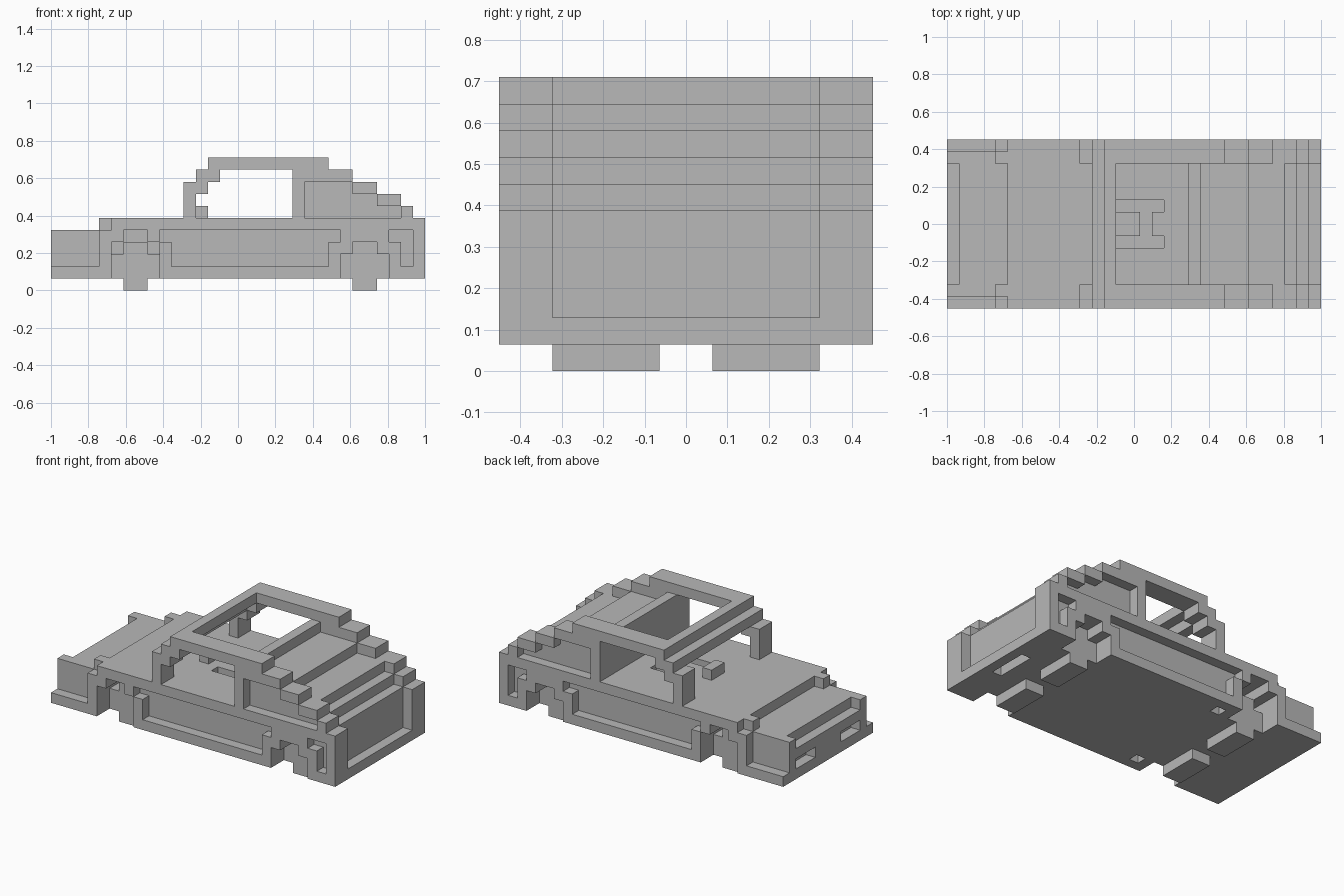
import bpy, bmesh
from mathutils import Vector

cube = bpy.data.objects.get("Cube")
if cube:
    bpy.data.objects.remove(cube, do_unlink=True)

L, W = 31, 14          # length and width in blocks
U = 2 / L              # size of one block

grey = bpy.data.materials.new("plain_grey")
grey.use_nodes = True
grey.diffuse_color = (0.48, 0.48, 0.48, 1)
grey.node_tree.nodes["Principled BSDF"].inputs["Base Color"].default_value = (0.48, 0.48, 0.48, 1)


def both(*boxes):
    """Each box plus its copy mirrored across the long centre line."""
    return list(boxes) + [(a, b, W - d, W - c, e, f) for a, b, c, d, e, f in boxes]


def cells(boxes):
    return {(x, y, z) for a, b, c, d, e, f in boxes
            for x in range(a, b) for y in range(c, d) for z in range(e, f)}


def build(name, fill, cut=()):
    """Make one blocky part from filled boxes (x0, x1, y0, y1, z0, z1) less cut boxes."""
    solid = cells(fill) - cells(cut)
    bm = bmesh.new()
    verts = {}

    def vert(p):
        key = tuple(p)
        if key not in verts:
            verts[key] = bm.verts.new(((p[0] - L / 2) * U, (p[1] - W / 2) * U, p[2] * U))
        return verts[key]

    for cell in solid:
        for axis in range(3):
            for side in (0, 1):
                near = list(cell)
                near[axis] += 2 * side - 1
                if tuple(near) in solid:
                    continue
                u, v = [0, 0, 0], [0, 0, 0]
                u[(axis + 1) % 3] = v[(axis + 2) % 3] = 1
                base = Vector(cell)
                base[axis] += side
                u, v = Vector(u), Vector(v)
                loop = [base, base + u, base + u + v, base + v]
                if not side:
                    loop.reverse()
                bm.faces.new([vert([round(c) for c in p]) for p in loop])
    bmesh.ops.dissolve_limit(bm, angle_limit=0.01, verts=bm.verts[:], edges=bm.edges[:])
    bmesh.ops.triangulate(bm, faces=[f for f in bm.faces if len(f.verts) > 4])
    mesh = bpy.data.meshes.new(name)
    bm.to_mesh(mesh)
    bm.free()
    mesh.materials.append(grey)
    obj = bpy.data.objects.new(name, mesh)
    bpy.context.collection.objects.link(obj)
    return obj


# Lower body with its recesses
side_cuts = both(
    (0, 4, 0, 1, 2, 5),                            # front wing step
    (10, 23, 0, 1, 2, 4), (9, 24, 0, 1, 4, 5),     # door panel
    (29, 30, 0, 1, 2, 4), (28, 30, 0, 1, 4, 5),    # rear side light
    (5, 9, 0, 6, 1, 4), (6, 8, 0, 6, 4, 5),        # front wheel arch
    (24, 28, 0, 6, 1, 3), (25, 27, 0, 6, 3, 4),    # rear wheel arch
    (0, 1, 2, 5, 2, 3),                            # headlight
    (10, 11, 1, 2, 1, 2),                          # floor hole
    (14, 18, 5, 6, 5, 6),                          # seat slot
)
centre_cuts = [
    (0, 1, 2, 12, 4, 5),                           # bonnet lip
    (30, 31, 2, 12, 2, 6),                         # tail panel
    (29, 30, 5, 9, 1, 2),                          # underside slot
    (16, 17, 6, 8, 5, 6),                          # cabin floor slot
]
build("body", [(0, L, 0, W, 1, 5), (5, L, 0, W, 5, 6)] + both((4, 5, 1, 2, 5, 6)),
      side_cuts + centre_cuts)

# Cabin frame: windscreen posts, roof ring and stepped rear rails
build("cabin_frame",
      both((11, 12, 0, 2, 6, 9), (12, 13, 0, 2, 8, 10), (13, 14, 0, 2, 9, 11),
           (13, 23, 0, 2, 10, 11), (20, 21, 0, 2, 6, 11), (21, 23, 0, 2, 9, 11),
           (23, 25, 0, 2, 9, 10), (25, 27, 0, 2, 8, 9), (27, 29, 0, 2, 7, 8),
           (29, 30, 0, 2, 6, 7))
      + [(12, 13, 0, W, 9, 10), (13, 14, 0, W, 10, 11)]
      # stepped rear deck between the rails
      + [(20, 21, 1, 13, 6, 10), (21, 25, 1, 13, 6, 9),
         (25, 28, 1, 13, 6, 8), (28, 29, 1, 13, 6, 7)])

# Small block on the dashboard
build("dashboard_block", [(12, 13, 6, 8, 6, 7)])

# Wheels with stepped round outline
for end, x in (("front", 5), ("rear", 24)):
    for side, y in (("right", 2), ("left", 8)):
        build(f"{end}_{side}_wheel",
              [(x + 1, x + 3, y, y + 4, 0, 4), (x, x + 4, y, y + 4, 1, 3)])
